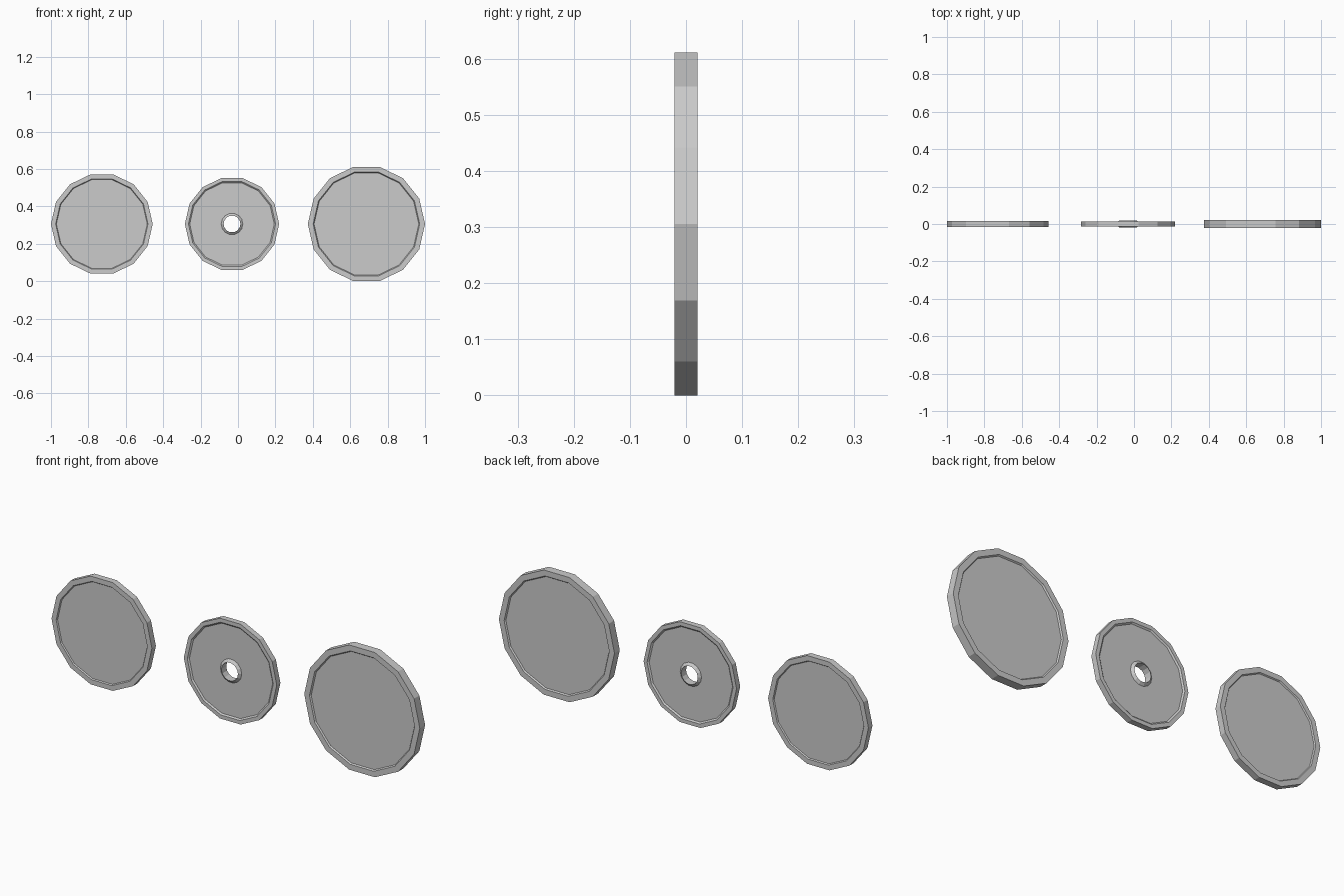
import bpy, bmesh, math

if "Cube" in bpy.data.objects:
    bpy.data.objects.remove(bpy.data.objects["Cube"])

SIDES = 14
CENTRE_Z = 0.3055


def lathe(name, x, half_profile, hole=False):
    """Revolve a (radius, depth) half profile, mirrored front to back, about the y axis."""
    front = [(r, -d) for r, d in half_profile]
    back = [(r, d) for r, d in reversed(half_profile)]
    bm = bmesh.new()
    rings = []
    for r, y in front + back:
        rings.append([bm.verts.new((r * math.cos(2 * math.pi * i / SIDES), y,
                                    r * math.sin(2 * math.pi * i / SIDES)))
                      for i in range(SIDES)])
    pairs = list(zip(rings, rings[1:]))
    if hole:
        pairs.append((rings[-1], rings[0]))      # wall of the centre hole
    else:
        bm.faces.new(rings[0])                   # flat recessed faces
        bm.faces.new(rings[-1])
    for a, b in pairs:
        for i in range(SIDES):
            j = (i + 1) % SIDES
            bm.faces.new((a[i], a[j], b[j], b[i]))
    bmesh.ops.recalc_face_normals(bm, faces=bm.faces)
    mesh = bpy.data.meshes.new(name)
    bm.to_mesh(mesh)
    bm.free()
    obj = bpy.data.objects.new(name, mesh)
    obj.location = (x, 0, CENTRE_Z)
    bpy.context.collection.objects.link(obj)
    return obj


# Medium coin: plain recessed face with raised rim
lathe("medium_coin", -0.728, [(0.243, 0.010), (0.247, 0.0155), (0.272, 0.0155)])

# Small coin: raised collar around a centre hole
lathe("small_holed_coin", -0.032,
      [(0.045, 0.019), (0.058, 0.008), (0.226, 0.008),
       (0.233, 0.014), (0.252, 0.014)], hole=True)

# Large coin: plain recessed face with raised rim
lathe("large_coin", 0.6867, [(0.280, 0.014), (0.285, 0.0205), (0.3133, 0.0205)])
